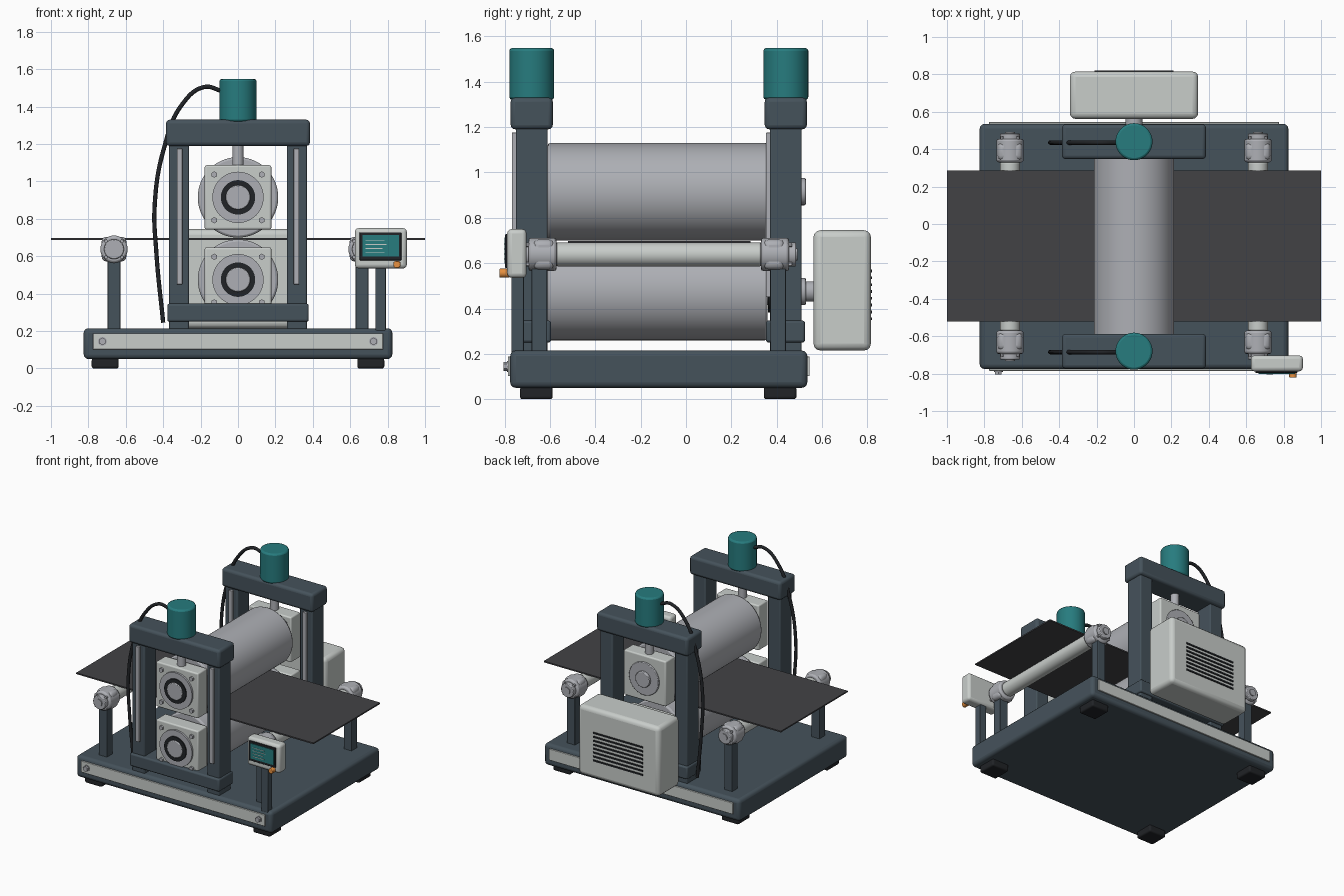
import bpy, math
from mathutils import Vector

if "Cube" in bpy.data.objects:
    bpy.data.objects.remove(bpy.data.objects["Cube"])


def material(name, r, g, b):
    m = bpy.data.materials.new(name)
    m.diffuse_color = (r, g, b, 1)
    m.use_nodes = True
    m.node_tree.nodes["Principled BSDF"].inputs["Base Color"].default_value = m.diffuse_color
    return m


SLATE = material("slate_paint", 0.06, 0.085, 0.105)
LIGHT = material("light_paint", 0.58, 0.61, 0.59)
STEEL = material("steel", 0.42, 0.43, 0.46)
TEAL = material("teal_paint", 0.02, 0.2, 0.21)
BLACK = material("rubber", 0.015, 0.017, 0.02)
SHEET = material("sheet_dark", 0.055, 0.055, 0.06)
ORANGE = material("orange_button", 0.8, 0.28, 0.05)


def finish(name, mat, bevel, segments=3):
    ob = bpy.context.object
    ob.name = name
    ob.data.materials.append(mat)
    if bevel:
        m = ob.modifiers.new("bevel", "BEVEL")
        m.width, m.segments, m.limit_method = bevel, segments, "ANGLE"
        m.angle_limit = math.radians(40)
    bpy.ops.object.shade_smooth_by_angle(angle=math.radians(35))
    return ob


def box(name, x, y, z, mat, bevel=0.0):
    """Box given by (min, max) on each axis."""
    bpy.ops.mesh.primitive_cube_add(size=1, location=[(a + b) / 2 for a, b in (x, y, z)])
    ob = bpy.context.object
    ob.scale = [b - a for a, b in (x, y, z)]
    bpy.ops.object.transform_apply(location=False, rotation=False, scale=True)
    return finish(name, mat, bevel)


def cyl(name, x, y, z, r, mat, axis="y", bevel=0.0, verts=48):
    """Cylinder along y or z; the axis coordinate is a (min, max) pair."""
    lo, hi = y if axis == "y" else z
    mid = (lo + hi) / 2
    loc = (x, mid, z) if axis == "y" else (x, y, mid)
    rot = (math.pi / 2, 0, 0) if axis == "y" else (0, 0, 0)
    bpy.ops.mesh.primitive_cylinder_add(vertices=verts, radius=r, depth=hi - lo, location=loc, rotation=rot)
    return finish(name, mat, bevel, 2)


def ring(name, x, y, z, r_out, r_in, mat):
    """Flat collar around the y axis, lathed from a rectangular section."""
    n, verts, faces = 48, [], []
    section = [(r_out, y[0]), (r_out, y[1]), (r_in, y[1]), (r_in, y[0])]
    for i in range(n):
        a = 2 * math.pi * i / n
        verts += [(r * math.cos(a), py, r * math.sin(a)) for r, py in section]
        for k in range(4):
            j, l = (i + 1) % n * 4, (k + 1) % 4
            faces.append((i * 4 + k, j + k, j + l, i * 4 + l))
    me = bpy.data.meshes.new(name)
    me.from_pydata(verts, [], faces)
    ob = bpy.data.objects.new(name, me)
    ob.location = (x, 0, z)
    bpy.context.collection.objects.link(ob)
    bpy.ops.object.select_all(action="DESELECT")
    ob.select_set(True)
    bpy.context.view_layer.objects.active = ob
    return finish(name, mat, 0)


def cable(name, pts, r):
    cu = bpy.data.curves.new(name, "CURVE")
    cu.dimensions, cu.bevel_depth, cu.bevel_resolution = "3D", r, 3
    cu.resolution_u, cu.use_fill_caps = 10, True
    sp = cu.splines.new("BEZIER")
    sp.bezier_points.add(len(pts) - 1)
    for bp, p in zip(sp.bezier_points, pts):
        bp.co = Vector(p)
        bp.handle_left_type = bp.handle_right_type = "AUTO"
    ob = bpy.data.objects.new(name, cu)
    cu.materials.append(BLACK)
    bpy.context.collection.objects.link(ob)


YC = -0.12  # middle of the machine bed
UPPER, LOWER = 0.915, 0.475

# Bed, feet and side strips
box("base_bed", (-0.825, 0.825), (-0.775, 0.535), (0.05, 0.215), SLATE, 0.025)
for x in (-0.71, 0.71):
    for y in (-0.66, 0.415):
        box("rubber_foot", (x - 0.072, x + 0.072), (y - 0.072, y + 0.072), (0, 0.055), BLACK, 0.012)
for s in (-1, 1):
    ys = sorted((YC + s * 0.65, YC + s * 0.665))
    box("bed_strip", (-0.775, 0.775), ys, (0.102, 0.188), LIGHT, 0.003)
for x in (-0.725, 0.725):
    cyl("strip_bolt", x, (-0.805, -0.78), 0.145, 0.02, STEEL, verts=6)
    cyl("strip_washer", x, (-0.79, -0.78), 0.145, 0.024, STEEL, verts=24)

# Two roll stands, front and rear
for tag, yc in (("front", -0.68), ("rear", 0.44)):
    for s in (-1, 1):
        x = s * 0.315
        box(tag + "_column", (x - 0.053, x + 0.053), (yc - 0.07, yc + 0.07), (0.2, 1.22), SLATE, 0.008)
        box(tag + "_slide_rail", (s * 0.312 - 0.015, s * 0.312 + 0.015), (yc - 0.088, yc - 0.065),
            (0.45, 1.175), STEEL, 0.003)
    box(tag + "_top_beam", (-0.385, 0.385), (yc - 0.093, yc + 0.093), (1.19, 1.33), SLATE, 0.02)
    box(tag + "_bottom_beam", (-0.378, 0.378), (yc - 0.088, yc + 0.085), (0.25, 0.347), SLATE, 0.012)
    # Bearing blocks
    for z in (UPPER, LOWER):
        box(tag + "_bearing_block", (-0.178, 0.178), (yc - 0.055, yc + 0.058), (z - 0.172, z + 0.172), LIGHT, 0.01)
        ring(tag + "_bearing_flange", 0, (yc - 0.07, yc - 0.05), z, 0.137, 0.085, STEEL)
        ring(tag + "_bearing_seal", 0, (yc - 0.078, yc - 0.05), z, 0.092, 0.062, BLACK)
        cyl(tag + "_back_flange", 0, (yc + 0.05, yc + 0.07), z, 0.125, STEEL, bevel=0.004)
        cyl(tag + "_shaft_end", 0, (yc - 0.085, yc + 0.088), z, 0.065 if tag == "front" else 0.06, STEEL, bevel=0.005)
        for sx in (-1, 1):
            for sz in (-1, 1):
                cyl(tag + "_block_bolt", sx * 0.127, (yc - 0.07, yc - 0.05), z + sz * 0.122, 0.017, STEEL, verts=6)
    # Screw-down spindle, motor and its cable
    cyl(tag + "_screw_spindle", 0, yc, (1.08, 1.2), 0.03, STEEL, "z")
    cyl(tag + "_screw_motor", 0, yc, (1.32, 1.548), 0.099, TEAL, "z", 0.012)
    path = [(-0.09, 1.485), (-0.18, 1.505), (-0.3, 1.41), (-0.395, 1.18), (-0.445, 0.88), (-0.435, 0.6), (-0.4, 0.245)]
    cable(tag + "_motor_cable", [(x, yc - 0.005, z) for x, z in path], 0.012)

# Work rolls and sheet
cyl("upper_roll", 0, (-0.61, 0.36), UPPER, 0.215, STEEL, bevel=0.012, verts=96)
cyl("lower_roll", 0, (-0.61, 0.36), LOWER, 0.215, STEEL, bevel=0.012, verts=96)
box("metal_sheet", (-1, 1), (-0.52, 0.285), (0.688, 0.698), SHEET)

# Guide rollers on posts with pillow housings
for x in (-0.663, 0.663):
    cyl("guide_roller", x, (-0.57, 0.33), 0.638, 0.053, LIGHT, bevel=0.006)
    for s in (-1, 1):
        def span(a, b):
            return sorted((YC + s * a, YC + s * b))
        box("guide_post", (x - 0.034, x + 0.034), span(0.492, 0.56), (0.2, 0.6), SLATE, 0.005)
        box("guide_housing", (x - 0.066, x + 0.066), span(0.46, 0.555), (0.572, 0.704), STEEL, 0.025)
        cyl("guide_neck", x, span(0.405, 0.47), 0.638, 0.05, STEEL, bevel=0.008)
        cyl("guide_housing_drum", x, span(0.45, 0.575), 0.638, 0.073, STEEL, bevel=0.012)
        cyl("guide_cap", x, span(0.57, 0.605), 0.638, 0.053, STEEL, bevel=0.005)
        cyl("guide_shaft_tip", x, span(0.6, 0.612), 0.638, 0.026, STEEL)
        for k in range(4):
            a = math.pi / 4 + k * math.pi / 2
            cyl("guide_bolt", x + 0.06 * math.cos(a), span(0.57, 0.588), 0.638 + 0.06 * math.sin(a), 0.01, STEEL, verts=6)

# Control panel
box("panel_post", (0.735, 0.79), (-0.77, -0.715), (0.2, 0.56), SLATE, 0.005)
box("panel_case", (0.625, 0.903), (-0.788, -0.703), (0.535, 0.75), LIGHT, 0.02)
box("screen_bezel", (0.65, 0.873), (-0.797, -0.78), (0.578, 0.728), BLACK, 0.004)
box("screen", (0.665, 0.86), (-0.801, -0.79), (0.598, 0.713), TEAL)
for i, w in enumerate((0.1, 0.11, 0.09, 0.1)):
    z = 0.685 - i * 0.022
    box("screen_line", (0.683, 0.683 + w), (-0.803, -0.8), (z - 0.002, z + 0.002), LIGHT)
cyl("stop_button", 0.85, (-0.822, -0.78), 0.556, 0.02, ORANGE, bevel=0.004, verts=24)

# Drive housing with louvres on the back
box("drive_housing", (-0.343, 0.343), (0.562, 0.815), (0.215, 0.745), LIGHT, 0.03)
for i in range(8):
    z = 0.355 + i * 0.03
    box("louvre", (-0.21, 0.21), (0.81, 0.821), (z - 0.006, z + 0.006), BLACK)
cyl("drive_shaft", 0, (0.5, 0.58), LOWER, 0.045, STEEL)
